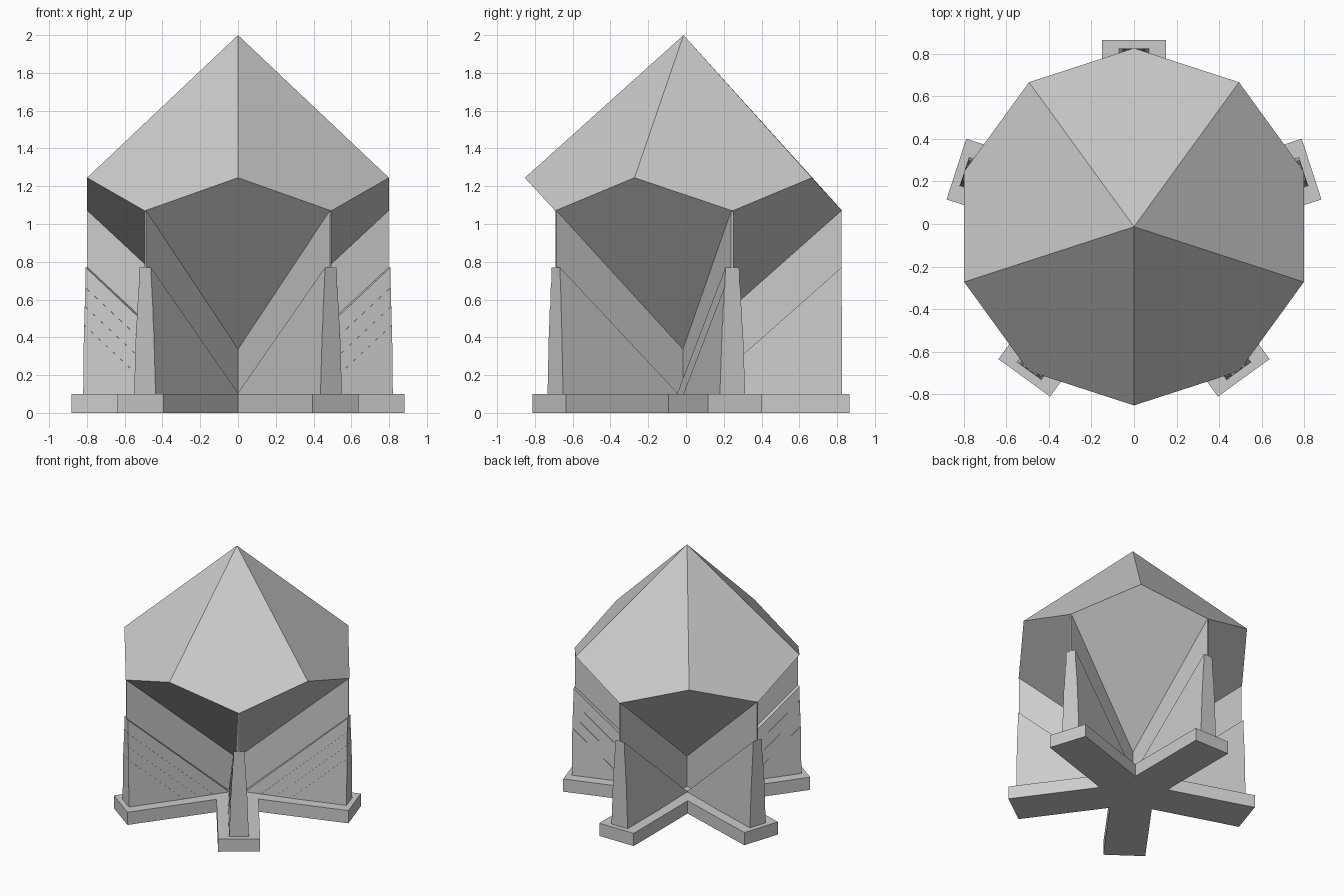
import bpy, bmesh, math

if "Cube" in bpy.data.objects:
    bpy.data.objects.remove(bpy.data.objects["Cube"])

CY = -0.013                      # centre of the five-fold plan
R = 0.84                         # radius of the gem's rim corners
WING_R = 0.835                   # outer radius of the fins
BASE_TOP = 0.1
ARMS = [math.radians(90 + 72 * i) for i in range(5)]

stone = bpy.data.materials.new("pale_grey_stone")
stone.diffuse_color = (0.6, 0.6, 0.6, 1)
stone.use_nodes = True
stone.node_tree.nodes["Principled BSDF"].inputs["Base Color"].default_value = stone.diffuse_color


def make(name, verts, faces):
    mesh = bpy.data.meshes.new(name)
    bm = bmesh.new()
    vs = [bm.verts.new(v) for v in verts]
    for f in faces:
        bm.faces.new([vs[i] for i in f])
    bmesh.ops.recalc_face_normals(bm, faces=bm.faces)
    bm.to_mesh(mesh)
    bm.free()
    mesh.materials.append(stone)
    ob = bpy.data.objects.new(name, mesh)
    ob.location.y = CY
    bpy.context.collection.objects.link(ob)
    return ob


def plan(a, r, s=0.0):
    """Point at distance r along direction a, shifted sideways by s."""
    return (r * math.cos(a) - s * math.sin(a), r * math.sin(a) + s * math.cos(a))


def prism(name, low, high):
    n = len(low)
    sides = [(i, (i + 1) % n, n + (i + 1) % n, n + i) for i in range(n)]
    make(name, low + high, [tuple(range(n)), tuple(range(n, 2 * n))] + sides)


# Five-armed base slab
outline = []
for a in ARMS:
    outline += [plan(a, 0.878, -0.15), plan(a, 0.878, 0.15),
                plan(a + math.radians(36), 0.15 / math.sin(math.radians(36)))]
prism("star_base", [(x, y, 0) for x, y in outline], [(x, y, BASE_TOP) for x, y in outline])

# Ten-sided gem with a zigzag rim: low corners over the arms, high ones between
rim = []
for i in range(10):
    a = ARMS[0] + math.radians(36 * i)
    rim.append((*plan(a, R), 1.245 if i % 2 else 1.07))
faces = []
for i in range(10):
    faces.append((10 if i % 2 == 0 else 11, (i - 1) % 10, i, (i + 1) % 10))
make("gem_roof", rim + [(0, 0, 2.0), (0, 0, 0.33)], faces)


def fin(name, a, profile, half):
    """Upright plate from an (r, z) profile; half(z) gives half the thickness."""
    left = [(*plan(a, r, half(z)), z) for r, z in profile]
    right = [(*plan(a, r, -half(z)), z) for r, z in profile]
    prism(name, left, right)


SLOPE = (1.07 - 0.33) / WING_R   # fins follow the underside of the gem
Z0 = BASE_TOP - 0.005
for k, a in enumerate(ARMS, 1):
    # Thin web touching the gem
    fin(f"web_{k}", a, [(0, Z0), (WING_R, Z0), (WING_R, 1.07), (0, 0.33)], lambda z: 0.006)
    # Stepped buttress layers, wider towards the ground
    for j, (top, t) in enumerate([(0.77, 0.038), (0.665, 0.045), (0.565, 0.051), (0.465, 0.057)], 1):
        r_in = WING_R - (top - Z0) / SLOPE
        fin(f"buttress_{k}_layer_{j}", a, [(r_in, Z0), (WING_R + 0.001 * j, Z0), (WING_R + 0.001 * j, top)],
            lambda z, top=top, t=t: t + 0.036 * (top - z))
